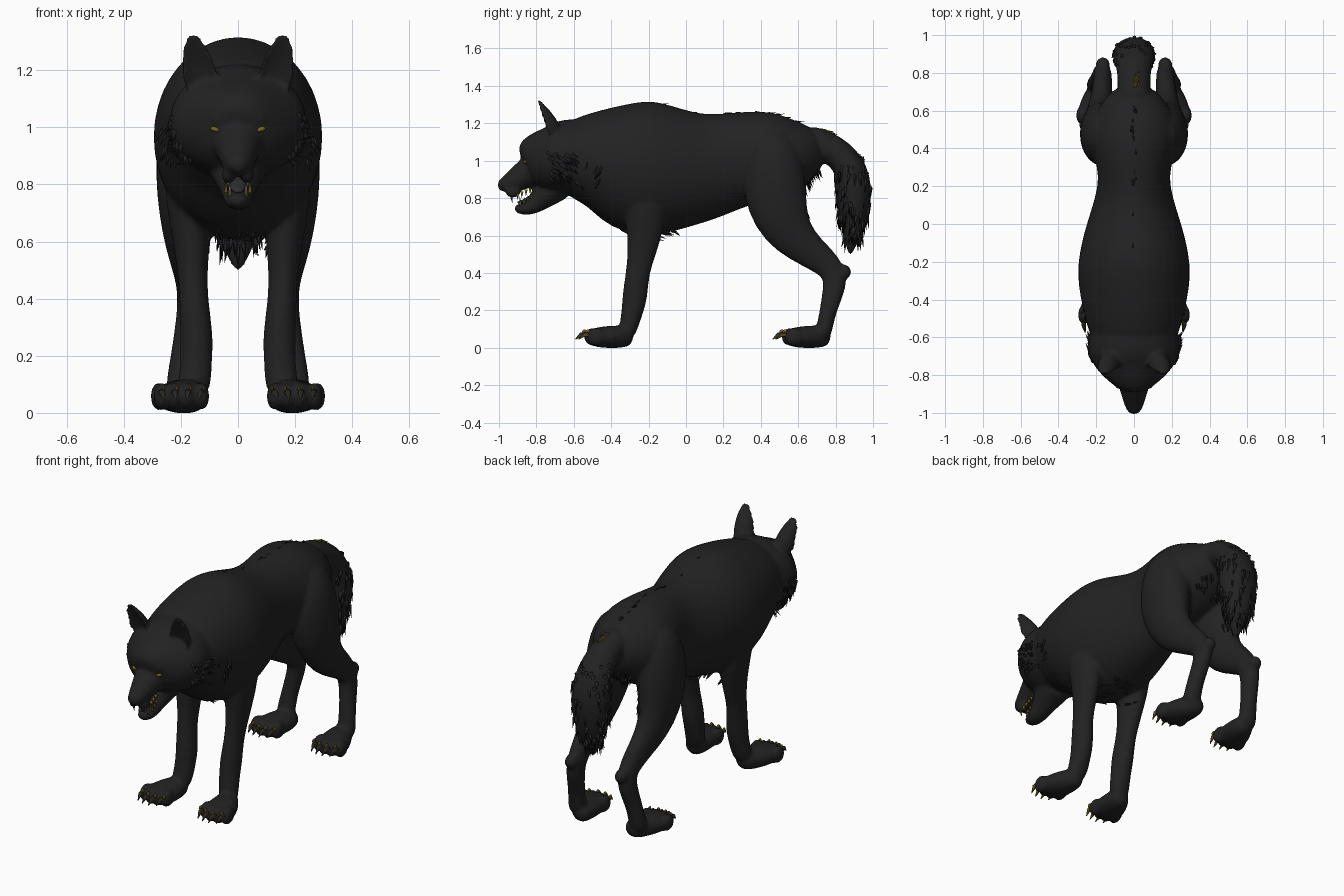
import bpy, bmesh, math, random
from mathutils import Matrix, Vector
from mathutils.bvhtree import BVHTree

random.seed(4)
if "Cube" in bpy.data.objects:
    bpy.data.objects.remove(bpy.data.objects["Cube"], do_unlink=True)


def material(name, color):
    m = bpy.data.materials.new(name)
    m.use_nodes = True
    m.diffuse_color = (*color, 1)
    bsdf = m.node_tree.nodes["Principled BSDF"]
    bsdf.inputs["Base Color"].default_value = (*color, 1)
    bsdf.inputs["Roughness"].default_value = 0.9
    return m


FUR = material("black fur", (0.016, 0.016, 0.016))
GOLD = material("dull gold", (0.17, 0.125, 0.02))
CLAW = material("dark horn", (0.022, 0.02, 0.016))
TOOTH = material("dark ivory", (0.11, 0.1, 0.06))
TONGUE = material("grey tongue", (0.03, 0.028, 0.028))


def loft(bm, sections, sides=16, mirror=1, cup=False):
    """Skin elliptical rings (x, y, z, half width, half depth) along a path."""
    rings = []
    for i, (x, y, z, rx, rn) in enumerate(sections):
        a, b = sections[max(i - 1, 0)], sections[min(i + 1, len(sections) - 1)]
        t = Vector((0, b[1] - a[1], b[2] - a[2])).normalized()
        n = Vector((0, -t.z, t.y))
        ring = []
        for k in range(sides):
            ang = math.tau * k / sides
            s = math.sin(ang)
            if cup and s > 0:
                s *= -0.4
            p = Vector((x + rx * math.cos(ang), y, z)) + n * rn * s
            ring.append(bm.verts.new((p.x * mirror, p.y, p.z)))
        rings.append(ring)
    for r, q in zip(rings, rings[1:]):
        for k in range(sides):
            j = (k + 1) % sides
            bm.faces.new((r[k], r[j], q[j], q[k]))
    bm.faces.new(rings[0])
    bm.faces.new(rings[-1])


def ball(bm, center, radii, rot=None):
    m = Matrix.Translation(center) @ (rot or Matrix()) @ Matrix.Diagonal((*radii, 1))
    bmesh.ops.create_uvsphere(bm, u_segments=14, v_segments=8, radius=1, matrix=m)


def spike(bm, base, direction, length, radius):
    d = Vector(direction).normalized()
    m = Matrix.Translation(Vector(base) + d * length * 0.35) @ d.to_track_quat('Z', 'Y').to_matrix().to_4x4()
    bmesh.ops.create_cone(bm, cap_ends=True, segments=5, radius1=radius, radius2=0, depth=length, matrix=m)


def finish(bm, name, *mats):
    bmesh.ops.recalc_face_normals(bm, faces=bm.faces)
    for f in bm.faces:
        f.smooth = True
        # a second material goes on the underside
        f.material_index = int(len(mats) > 1 and f.normal.z < -.3)
    me = bpy.data.meshes.new(name)
    bm.to_mesh(me)
    bm.free()
    for m in mats:
        me.materials.append(m)
    ob = bpy.data.objects.new(name, me)
    bpy.context.collection.objects.link(ob)
    return ob


body, claws, quicks = bmesh.new(), bmesh.new(), bmesh.new()
fangs, molars = bmesh.new(), bmesh.new()

# torso, from neck to rump
loft(body, [(0, -.66, 1.02, .20, .19), (0, -.58, 1.015, .24, .225), (0, -.49, 1.01, .265, .265),
            (0, -.40, .995, .285, .315), (0, -.28, .965, .305, .365), (0, -.15, .955, .295, .365),
            (0, 0, .96, .255, .32), (0, .13, .97, .21, .285), (0, .25, 1.0, .185, .26),
            (0, .36, 1.02, .215, .25), (0, .48, 1.02, .24, .245), (0, .58, 1.035, .215, .205),
            (0, .67, 1.06, .15, .14), (0, .73, 1.07, .09, .08)], 20)
# tail
loft(body, [(0, .60, 1.11, .10, .10), (0, .74, 1.085, .085, .085), (0, .83, 1.03, .095, .085),
            (0, .885, .95, .11, .092), (0, .90, .85, .118, .097), (0, .895, .75, .11, .093),
            (0, .90, .65, .085, .065), (0, .885, .57, .05, .035), (0, .875, .49, .01, .01)])
# skull and cheeks
loft(body, [(0, -.48, 1.01, .22, .21), (0, -.60, 1.02, .24, .21), (0, -.69, 1.015, .25, .20),
            (0, -.76, 1.01, .21, .175), (0, -.82, 1.03, .15, .135), (0, -.862, 1.03, .10, .09),
            (0, -.885, 1.02, .05, .045)], 20)
# muzzle, nose and open lower jaw
loft(body, [(0, -.76, .97, .12, .11), (0, -.85, .94, .085, .08), (0, -.92, .885, .063, .066),
            (0, -.98, .868, .046, .042), (0, -1.01, .87, .02, .02)])
ball(body, (0, -.975, .885), (.028, .028, .022))
loft(body, [(0, -.64, .89, .13, .09), (0, -.73, .84, .095, .08), (0, -.79, .785, .062, .062),
            (0, -.84, .745, .052, .042), (0, -.885, .74, .043, .032), (0, -.92, .75, .022, .018)])


def paw(side, x, heel):
    loft(body, [(x - .035, heel + .005, .05, .038, .038), (x - .03, heel - .04, .06, .066, .062),
                (x - .01, heel - .12, .058, .092, .062), (x, heel - .20, .055, .098, .055),
                (x, heel - .235, .055, .08, .035)], mirror=side)
    for k in range(4):
        off = (k - 1.5) * .047
        front = heel - .22 + abs(off) * .35
        ball(body, ((x + off) * side, front, .058), (.029, .052, .05))
        tip = x + off * .85
        loft(claws, [(x + off, front - .03, .07, .013, .014), (x + off * .95, front - .065, .07, .011, .012),
                     (tip, front - .095, .045, .002, .002)], 8, side)
        # pale quick on the inner flank of each claw
        ball(quicks, ((x + off - .008) * side, front - .045, .085), (.005, .014, .012))


for side in (1, -1):
    # ears
    loft(body, [(.12, -.745, 1.10, .068, .10), (.135, -.768, 1.19, .066, .092),
                (.147, -.785, 1.255, .054, .06), (.155, -.798, 1.30, .034, .035),
                (.157, -.803, 1.33, .016, .016)], 16, side, cup=True)
    # brows and lips
    ball(body, (.06 * side, -.845, 1.025), (.05, .035, .022), Matrix.Rotation(-.35 * side, 4, 'Y'))
    ball(body, (.033 * side, -.925, .835), (.025, .045, .036))
    # front legs
    loft(body, [(.17, -.22, .86, .11, .14), (.165, -.215, .66, .074, .105), (.16, -.235, .51, .054, .078),
                (.155, -.26, .40, .05, .063), (.145, -.272, .28, .06, .07), (.145, -.285, .20, .056, .06),
                (.15, -.305, .12, .06, .052), (.16, -.32, .05, .055, .04)], mirror=side)
    paw(side, .198, -.285)
    # hind legs, thigh to hock to foot
    loft(body, [(.11, .46, 1.18, .08, .08), (.14, .465, 1.08, .12, .14), (.152, .465, .96, .135, .17),
                (.17, .475, .83, .122, .172), (.18, .505, .70, .10, .155), (.18, .57, .59, .077, .12),
                (.172, .67, .51, .058, .09), (.165, .765, .44, .05, .075), (.165, .805, .37, .048, .07),
                (.18, .78, .27, .046, .056), (.193, .755, .18, .048, .044), (.2, .74, .10, .055, .046),
                (.2, .725, .05, .05, .04)], mirror=side)
    ball(body, (.165 * side, .842, .405), (.04, .044, .042))
    paw(side, .208, .77)
    # teeth
    spike(fangs, (.034 * side, -.935, .815), (0, .15, -1), .05, .01)
    spike(fangs, (.028 * side, -.885, .765), (0, -.1, 1), .055, .009)
    for k in range(4):
        spike(molars, (.042 * side, -.90 + k * .022, .82 + k * .01), (0, 0, -1), .035, .009)
        spike(molars, (.042 * side, -.865 + k * .02, .775 + k * .014), (0, 0, 1), .035, .008)

hide = finish(body, "body", FUR)
sub = hide.modifiers.new("round", 'SUBSURF')
sub.levels = sub.render_levels = 1
remesh = hide.modifiers.new("fuse", 'REMESH')
remesh.mode = 'VOXEL'
remesh.voxel_size = .01
remesh.use_smooth_shade = True
relax = hide.modifiers.new("relax", 'SMOOTH')
relax.factor = .5
relax.iterations = 7

finish(claws, "claws", CLAW, GOLD)
finish(quicks, "claw_quicks", GOLD)
finish(fangs, "fangs", TOOTH)
finish(molars, "molars", GOLD)
tongue = bmesh.new()
loft(tongue, [(0, -.76, .86, .035, .012), (0, -.82, .81, .032, .012), (0, -.87, .783, .025, .01),
              (0, -.90, .775, .012, .006)], 10)
finish(tongue, "tongue", TONGUE)

surface = BVHTree.FromObject(hide, bpy.context.evaluated_depsgraph_get())

# eyes set on the face
eyes = bmesh.new()
for side in (1, -1):
    hit = surface.ray_cast(Vector((.08 * side, -2, .993)), Vector((0, 1, 0)))[0]
    ball(eyes, hit or (.08 * side, -.85, .993), (.018, .011, .009), Matrix.Rotation(-.3 * side, 4, 'Y'))
finish(eyes, "eyes", GOLD)


def grow(bm, count, low, high, flow, length, lift=.2):
    """Scatter hair tufts on the surface nearest to a box."""
    for _ in range(count):
        p = Vector([random.uniform(a, b) for a, b in zip(low, high)])
        spot, normal = surface.find_nearest(p)[:2]
        jitter = Vector([random.uniform(-.15, .15) for _ in range(3)])
        size = length * random.uniform(.6, 1.1)
        spike(bm, spot, Vector(flow) + normal * lift + jitter, size, size * .13)


# fur tufts on ruff, shoulders, chest, rump, spine and tail
tufts = bmesh.new()
for s in (1, -1):
    grow(tufts, 55, (.2 * s, -.74, .84), (.28 * s, -.60, 1.04), (.1 * s, .7, -.6), .07)
    grow(tufts, 8, (.26 * s, -.54, .85), (.3 * s, -.46, 1.0), (.1 * s, -.3, -.8), .06)
    grow(tufts, 25, (.03 * s, .64, .72), (.12 * s, .74, .95), (0, .2, -1), .06)
grow(tufts, 40, (-.12, -.40, .56), (.12, -.02, .62), (0, .8, -.3), .06)
grow(tufts, 16, (-.02, -.3, 1.36), (.02, .7, 1.3), (0, 1, 0), .04, .05)
grow(tufts, 150, (-.13, .80, .56), (.13, .98, 1.05), (0, -.08, -1), .08, .12)
finish(tufts, "fur_tufts", FUR)

# pale hairs at the tail root
pale = bmesh.new()
grow(pale, 16, (0, .73, 1.2), (.035, .81, 1.2), (.1, 1, -.4), .045, .25)
finish(pale, "tail_root_hairs", GOLD)
